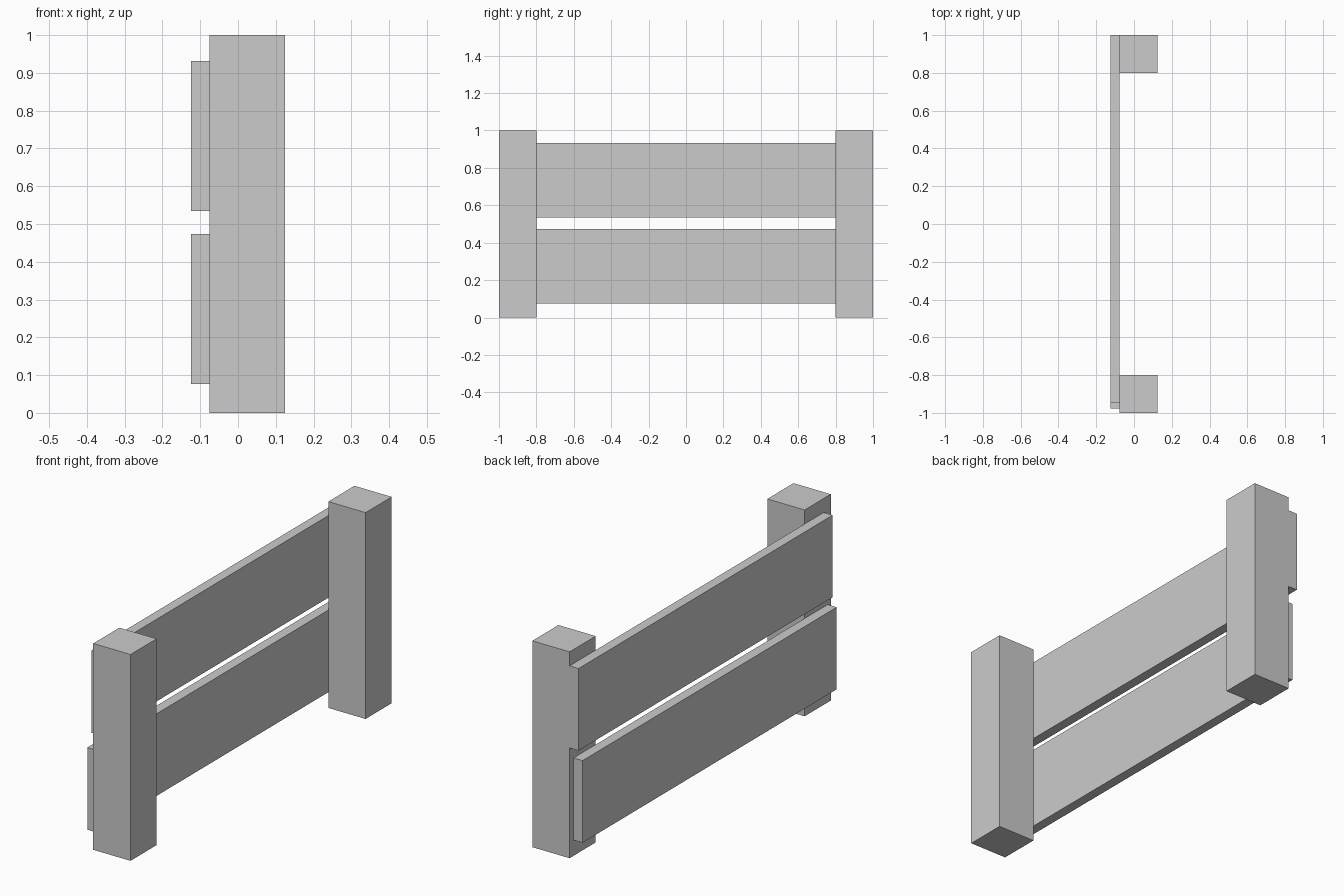
import bpy

if "Cube" in bpy.data.objects:
    bpy.data.objects.remove(bpy.data.objects["Cube"])


def box(name, x, y, z):
    """Box from (min, max) ranges along each axis."""
    spans = (x, y, z)
    bpy.ops.mesh.primitive_cube_add(size=1, location=[(a + b) / 2 for a, b in spans])
    ob = bpy.context.object
    ob.name = name
    ob.scale = [b - a for a, b in spans]
    bpy.ops.object.transform_apply(location=False, rotation=False, scale=True)
    return ob


BACK, FACE, FRONT = -0.124, -0.076, 0.124

# Square end posts
box("front_post", (FACE, FRONT), (-1.0, -0.8), (0, 1))
box("back_post", (FACE, FRONT), (0.8, 1.0), (0, 1))

# Two planks fixed to the left side of the posts, slightly staggered
box("upper_plank", (BACK, FACE), (-0.946, 1.0), (0.534, 0.932))
box("lower_plank", (BACK, FACE), (-0.977, 0.969), (0.076, 0.474))
